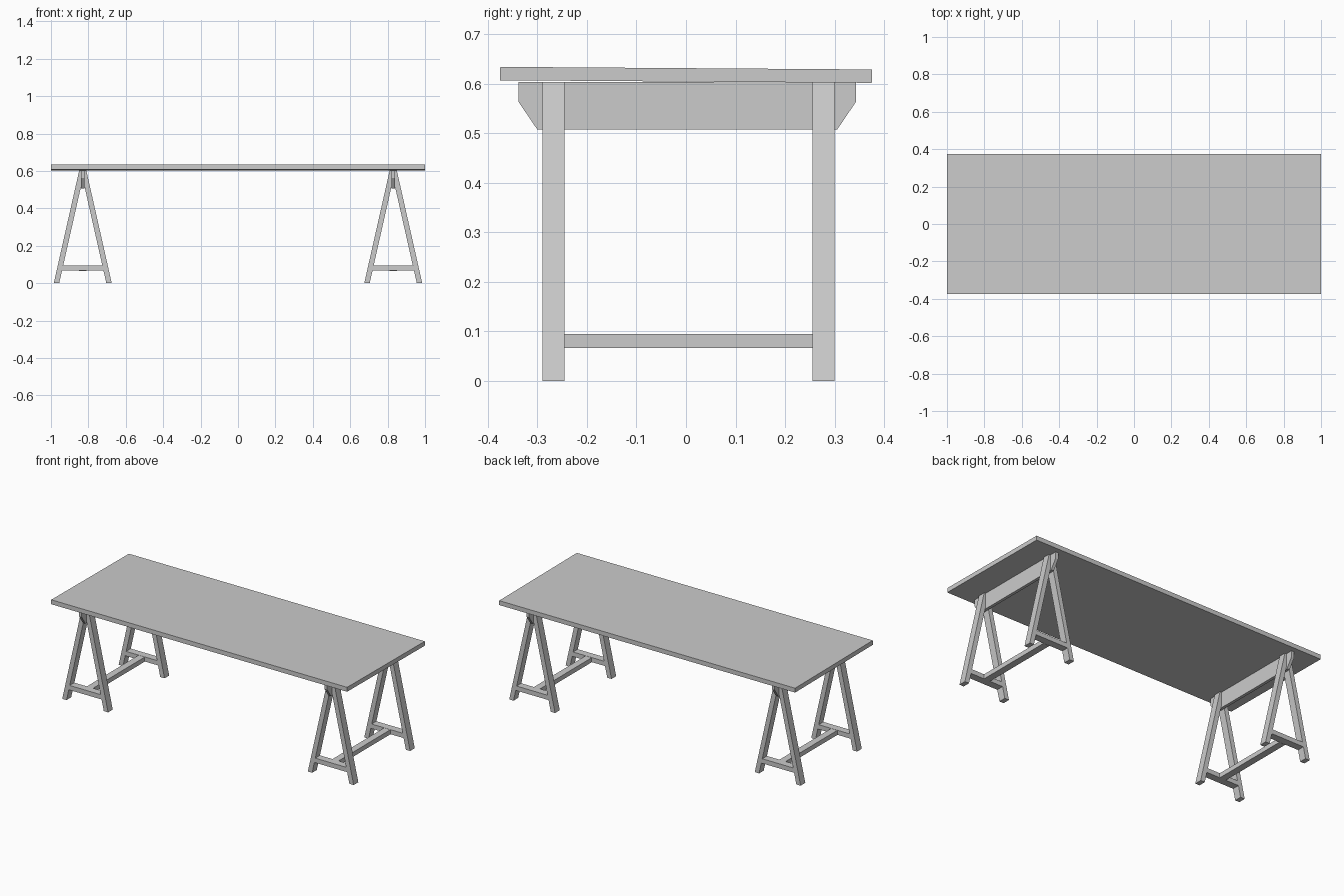
import bpy, bmesh, math

if "Cube" in bpy.data.objects:
    bpy.data.objects.remove(bpy.data.objects["Cube"])


def prism(name, profile, axis, lo, hi):
    """Extrude a 2D profile along axis: 'y' takes (x, z) points, 'x' takes (y, z)."""
    bm = bmesh.new()
    place = (lambda p: (p[0], lo, p[1])) if axis == 'y' else (lambda p: (lo, p[0], p[1]))
    face = bm.faces.new([bm.verts.new(place(p)) for p in profile])
    moved = [g for g in bmesh.ops.extrude_face_region(bm, geom=[face])['geom']
             if isinstance(g, bmesh.types.BMVert)]
    shift = (0, hi - lo, 0) if axis == 'y' else (hi - lo, 0, 0)
    bmesh.ops.translate(bm, verts=moved, vec=shift)
    # the starting cap must be kept exactly once
    if not face.is_valid:
        bmesh.ops.holes_fill(bm, edges=bm.edges[:], sides=0)
    bmesh.ops.recalc_face_normals(bm, faces=bm.faces[:])
    mesh = bpy.data.meshes.new(name)
    bm.to_mesh(mesh)
    bm.free()
    obj = bpy.data.objects.new(name, mesh)
    bpy.context.collection.objects.link(obj)
    return obj


def rect(a0, a1, z0, z1):
    return [(a0, z0), (a1, z0), (a1, z1), (a0, z1)]


# Table top, resting with a very slight backward tilt
top = prism("table_top", rect(-0.375, 0.375, -0.0135, 0.0135), 'x', -1, 1)
top.location.z = 0.6175
top.rotation_euler.x = math.radians(-0.4)

TOP = 0.603
SLOPE = 0.2255
HALF_BEAM = 0.009
FRAMES = {"front": (-0.29, -0.245), "back": (0.255, 0.30)}


def inner(z):
    """Half distance between the inner leg faces at height z."""
    return 0.126 - SLOPE * z


# Slanted leg, cut to lie flat against the beam
leg_profile = [(0.126, 0), (0.155, 0), (0.155 - SLOPE * TOP, TOP),
               (HALF_BEAM, TOP), (HALF_BEAM, (0.126 - HALF_BEAM) / SLOPE)]

# Beam with bevelled lower ends
beam_profile = [(-0.30, 0.507), (0.305, 0.507), (0.343, 0.563),
                (0.343, TOP), (-0.338, TOP), (-0.338, 0.563)]

for side, cx in (("left", -0.83), ("right", 0.83)):
    prism(f"{side}_beam", beam_profile, 'x', cx - HALF_BEAM, cx + HALF_BEAM)

    # A-frames: two legs and a crossbar
    for end, (y0, y1) in FRAMES.items():
        for s, tag in ((-1, "a"), (1, "b")):
            prism(f"{side}_{end}_leg_{tag}",
                  [(cx + s * x, z) for x, z in leg_profile], 'y', y0, y1)
        z0, z1 = 0.067, 0.095
        prism(f"{side}_{end}_crossbar",
              [(cx - inner(z0), z0), (cx + inner(z0), z0),
               (cx + inner(z1), z1), (cx - inner(z1), z1)], 'y', y0, y1)

    # Stretcher joining the two A-frames
    prism(f"{side}_stretcher", rect(cx - 0.021, cx + 0.021, 0.066, 0.094),
          'y', -0.245, 0.255)
